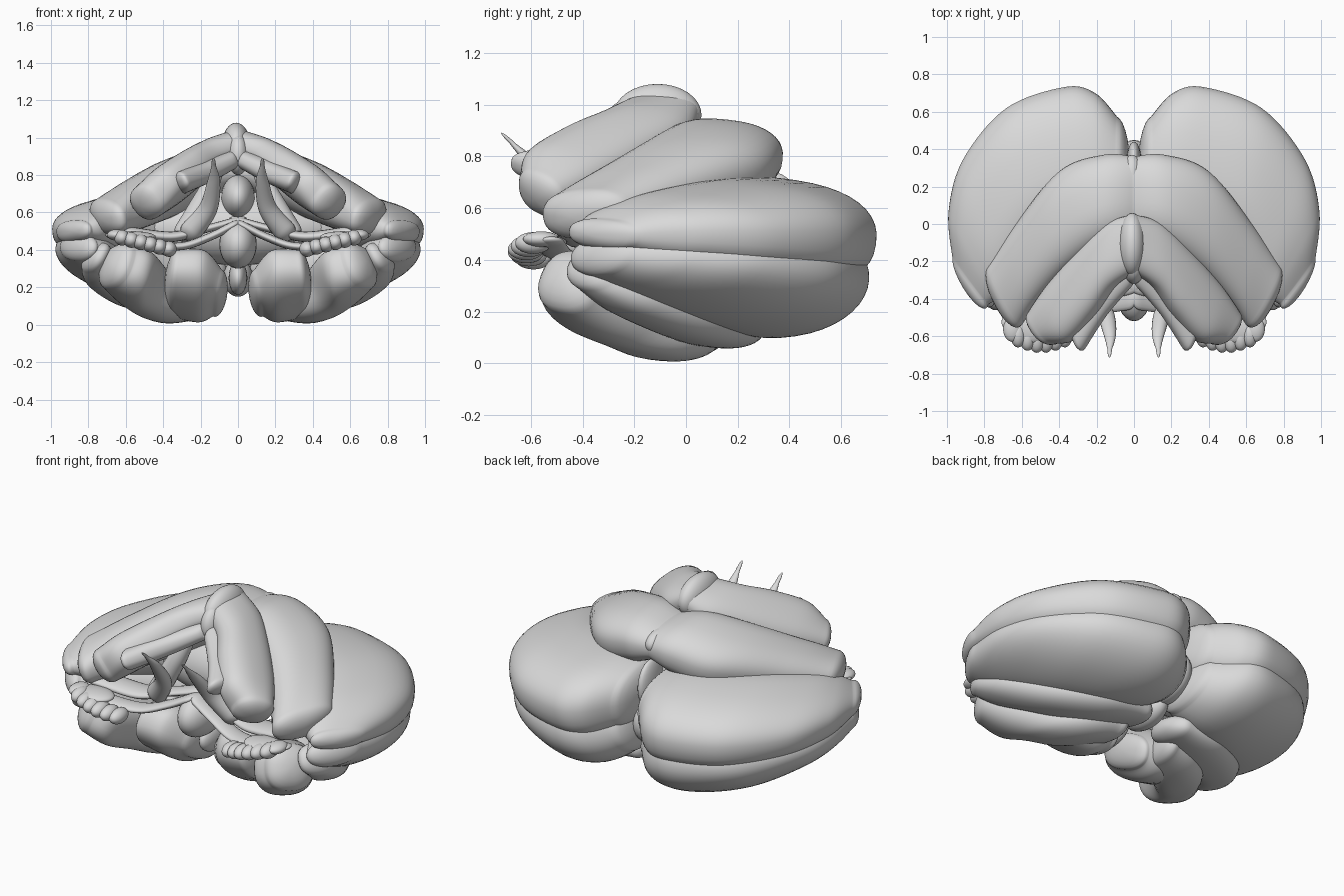
import bpy, bmesh, math
from mathutils import Vector as V

if "Cube" in bpy.data.objects:
    bpy.data.objects.remove(bpy.data.objects["Cube"])

grey = bpy.data.materials.new("tissue_grey")
grey.diffuse_color = (0.7, 0.7, 0.7, 1)
grey.use_nodes = True
grey.node_tree.nodes["Principled BSDF"].inputs["Base Color"].default_value = grey.diffuse_color


def finish(name, bm, mirror):
    bmesh.ops.recalc_face_normals(bm, faces=bm.faces)
    me = bpy.data.meshes.new(name)
    bm.to_mesh(me)
    bm.free()
    me.materials.append(grey)
    ob = bpy.data.objects.new(name, me)
    bpy.context.collection.objects.link(ob)
    for p in me.polygons:
        p.use_smooth = True
    if mirror:
        ob.modifiers.new("mirror", 'MIRROR')
    return ob


def spline(pts, steps):
    """Smooth interpolation through lists of numbers."""
    out = []
    n = len(pts)
    for i in range(n - 1):
        a, b, c, d = pts[max(i - 1, 0)], pts[i], pts[i + 1], pts[min(i + 2, n - 1)]
        for k in range(steps):
            t = k / steps
            out.append([0.5 * (2 * q + (r - p) * t + (2 * p - 5 * q + 4 * r - s) * t * t
                               + (3 * q - p - 3 * r + s) * t ** 3)
                        for p, q, r, s in zip(a, b, c, d)])
    out.append(list(pts[-1]))
    return out


def lobe(name, stations, cap=0.08, power=2.4, mirror=True, sides=40):
    """Loft of rounded sections; station = front tip, back tip, half thickness."""
    st = spline(stations, 8)
    mids = [(V(s[:3]) + V(s[3:6])) / 2 for s in st]
    rings = []

    def ring(i, scale=1.0, shift=0.0):
        tan = (mids[min(i + 1, len(mids) - 1)] - mids[max(i - 1, 0)]).normalized()
        half = (V(st[i][3:6]) - V(st[i][:3])) / 2
        up = tan.cross(half).normalized() * st[i][6]
        pts = []
        for k in range(sides):
            a = 2 * math.pi * k / sides
            c, s = math.cos(a), math.sin(a)
            c = math.copysign(abs(c) ** (2 / power), c)
            s = math.copysign(abs(s) ** (2 / power), s)
            pts.append(mids[i] + tan * shift + (half * c + up * s) * scale)
        rings.append(pts)

    caps = [math.radians(d) for d in (84, 70, 55, 40, 25, 12)]
    for a in caps:
        ring(0, math.cos(a), -cap * math.sin(a))
    for i in range(len(st)):
        ring(i)
    for a in reversed(caps):
        ring(len(st) - 1, math.cos(a), cap * math.sin(a))
    bm = bmesh.new()
    vs = [[bm.verts.new(p) for p in r] for r in rings]
    for r0, r1 in zip(vs, vs[1:]):
        for k in range(sides):
            j = (k + 1) % sides
            bm.faces.new((r0[k], r0[j], r1[j], r1[k]))
    bm.faces.new(vs[0])
    bm.faces.new(vs[-1])
    return finish(name, bm, mirror)


def strand(name, pts, flat=1.0, mirror=True):
    """Tapered strand; point = x, y, z, radius."""
    st = [(x, y - r, z, x, y + r, z, r * flat) for x, y, z, r in pts]
    return lobe(name, st, cap=pts[-1][3], power=2, mirror=mirror, sides=16)


def blobs(name, items, mirror=False):
    """Ellipsoids; item = centre, radii."""
    bm = bmesh.new()
    for c, r in items:
        new = bmesh.ops.create_uvsphere(bm, u_segments=28, v_segments=16, radius=1)["verts"]
        for v in new:
            v.co = V([c[i] + v.co[i] * r[i] for i in range(3)])
    return finish(name, bm, mirror)


# upper folds, from the front crest to the rear
lobe("front_wing", [
    (.02, -.34, .88, .02, -.10, .90, .05),
    (.15, -.49, .82, .18, -.25, .82, .06),
    (.27, -.67, .78, .33, -.45, .74, .06)], cap=.05)
lobe("upper_front_lobe", [
    (0, -.26, .97, 0, .05, .96, .08),
    (.12, -.34, .94, .12, .01, .88, .09),
    (.22, -.48, .88, .26, -.12, .80, .10),
    (.34, -.62, .79, .42, -.30, .69, .11),
    (.42, -.64, .70, .54, -.46, .62, .10)], cap=.06)
lobe("upper_middle_lobe", [
    (0, -.05, .83, 0, .36, .80, .10),
    (.15, -.10, .83, .15, .37, .78, .14),
    (.35, -.25, .74, .38, .29, .72, .15),
    (.52, -.43, .63, .62, .01, .64, .13),
    (.60, -.54, .57, .78, -.22, .59, .10)], cap=.08)
# large rear folds
lobe("upper_rear_lobe", [
    (.10, .12, .57, .09, .57, .49, .16),
    (.20, .08, .57, .21, .70, .47, .19),
    (.35, .00, .56, .37, .73, .46, .20),
    (.54, -.14, .55, .68, .62, .47, .19),
    (.66, -.30, .54, .91, .35, .48, .15),
    (.72, -.39, .52, .99, .07, .49, .11),
    (.78, -.43, .51, .97, -.18, .49, .06)], cap=.08)
lobe("lower_rear_lobe", [
    (.12, .14, .32, .10, .55, .36, .15),
    (.24, .12, .27, .25, .69, .36, .20),
    (.40, .03, .26, .43, .69, .36, .205),
    (.54, -.10, .28, .70, .57, .38, .18),
    (.65, -.26, .32, .90, .31, .41, .14),
    (.70, -.38, .37, .97, .04, .43, .11),
    (.75, -.42, .40, .95, -.20, .43, .08)], cap=.08, power=2.1)
# lower folds
lobe("lower_band", [
    (.14, .00, .20, .15, .30, .13, .07),
    (.35, -.06, .18, .40, .29, .14, .10),
    (.55, -.17, .22, .62, .14, .19, .11),
    (.66, -.34, .29, .78, -.08, .27, .10),
    (.70, -.43, .36, .82, -.26, .35, .09)])
lobe("lower_front_lobe", [
    (.20, -.12, .15, .20, .15, .12, .10),
    (.40, -.32, .16, .38, .10, .12, .13),
    (.47, -.52, .29, .58, -.12, .18, .15),
    (.56, -.55, .33, .72, -.32, .29, .13)], cap=.08)
lobe("tonsil", [
    (.10, -.36, .25, .12, -.02, .09, .10),
    (.19, -.44, .34, .20, -.01, .07, .145),
    (.33, -.45, .34, .34, .01, .10, .14)], cap=.06)

# midline ridge and hidden core
blobs("midline_ridge", [
    ((-.01, -.11, .96), (.075, .17, .12)),
    ((0, -.22, .91), (.06, .10, .11)),
    ((-.01, .25, .83), (.06, .12, .07)),
    ((0, .33, .60), (.04, .11, .14)),
    ((0, .27, .38), (.10, .18, .15)),
    ((0, .10, .25), (.08, .16, .10)),
    ((0, -.34, .43), (.10, .18, .13)),
    ((0, -.20, .25), (.05, .15, .09)),
    ((0, -.02, .68), (.09, .22, .12))])
blobs("core", [((0, .08, .52), (.60, .22, .20))])

# stalks and thin sheets in the front hollow
strand("upper_stalk", [
    (.13, -.67, .85, .012), (.13, -.58, .76, .035),
    (.16, -.47, .62, .05), (.25, -.40, .50, .06)])
strand("side_stalk", [
    (.10, -.30, .84, .03), (.17, -.32, .70, .05), (.28, -.33, .50, .06)])
strand("front_sheet", [
    (.03, -.40, .53, .06), (.15, -.42, .47, .06), (.30, -.46, .42, .06),
    (.48, -.50, .43, .06), (.66, -.52, .47, .05)], flat=.35)
strand("upper_sheet", [
    (.03, -.32, .55, .06), (.18, -.35, .51, .06), (.36, -.38, .47, .08),
    (.60, -.42, .50, .08)], flat=.35)

# beaded tuft on each side
beads = []
for i in range(6):
    t = i / 5
    beads.append(((.37 + .25 * t, -.59 - .03 * math.sin(math.pi * t), .405 + .06 * t),
                  (.042, .07, .042)))
beads += [((.56, -.55, .47), (.12, .09, .03)), ((.65, -.56, .48), (.05, .07, .03))]
blobs("side_tuft", beads, mirror=True)
